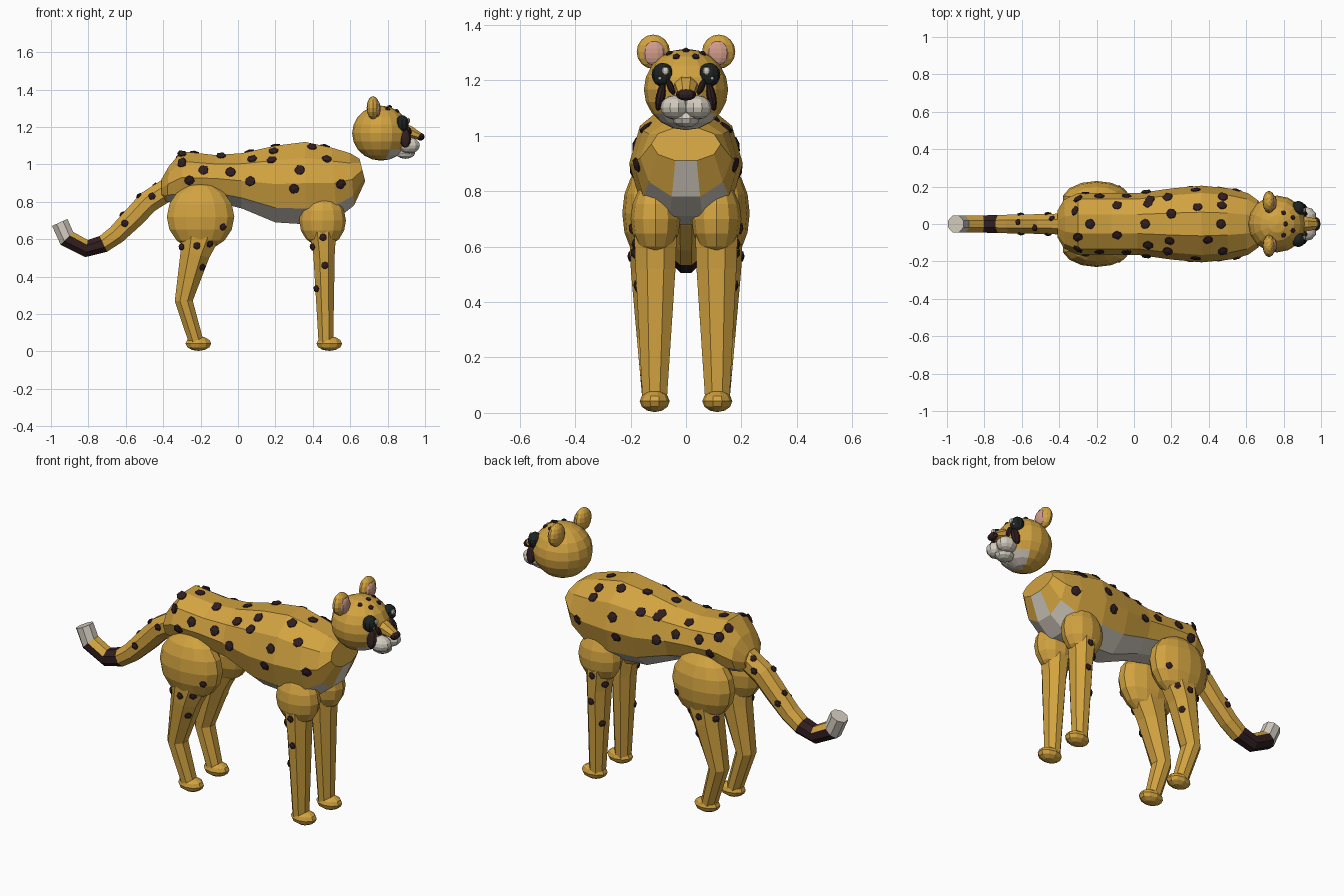
import bpy, bmesh, math
from mathutils import Vector, Matrix
from mathutils.bvhtree import BVHTree

if "Cube" in bpy.data.objects:
    bpy.data.objects.remove(bpy.data.objects["Cube"])


def colour(name, r, g, b):
    m = bpy.data.materials.new(name)
    m.diffuse_color = (r, g, b, 1)
    m.use_nodes = True
    m.node_tree.nodes["Principled BSDF"].inputs["Base Color"].default_value = m.diffuse_color
    return m


GOLD = colour("golden_fur", 0.645, 0.366, 0.052)
WHITE = colour("pale_fur", 0.65, 0.60, 0.52)
DARK = colour("dark_brown", 0.03, 0.013, 0.014)
BLACK = colour("eye_black", 0.012, 0.017, 0.016)
PINK = colour("ear_pink", 0.62, 0.33, 0.25)


def finish(bm, name, mats, rule=None):
    """Turn a bmesh into an object; rule(face) picks the material index."""
    bmesh.ops.recalc_face_normals(bm, faces=bm.faces)
    if rule:
        for f in bm.faces:
            f.material_index = rule(f)
    me = bpy.data.meshes.new(name)
    bm.to_mesh(me)
    bm.free()
    for m in mats:
        me.materials.append(m)
    ob = bpy.data.objects.new(name, me)
    bpy.context.collection.objects.link(ob)
    return ob


def ball(name, centre, size, mats, seg=12, rings=8, rule=None, rot=None):
    bm = bmesh.new()
    mat = Matrix.Translation(centre) @ (rot or Matrix()) @ Matrix.Diagonal((*size, 1))
    bmesh.ops.create_uvsphere(bm, u_segments=seg, v_segments=rings, radius=1, matrix=mat)
    return finish(bm, name, mats, rule)


def skin(rings, name, mats, rule=None):
    """Bridge rings of points and cap the ends; rule(segment, side, face)."""
    bm = bmesh.new()
    vs = [[bm.verts.new(p) for p in r] for r in rings]
    n = len(rings[0])
    tags = {}
    for i in range(len(vs) - 1):
        for j in range(n):
            k = (j + 1) % n
            tags[bm.faces.new((vs[i][j], vs[i][k], vs[i + 1][k], vs[i + 1][j]))] = (i, j)
    for end, i in ((vs[0], -1), (vs[-1], len(vs) - 1)):
        tags[bm.faces.new(end)] = (i, 0)
    return finish(bm, name, mats, (lambda f: rule(*tags[f], f)) if rule else None)


def tube(name, path, mats, n=8, rule=None):
    """Tube through (x, y, z, radius, side radius) points, bending in the xz plane."""
    rings = []
    pts = [Vector(p[:3]) for p in path]
    for i, p in enumerate(path):
        t = pts[min(i + 1, len(pts) - 1)] - pts[max(i - 1, 0)]
        up = Vector((-t.z, 0, t.x)).normalized()
        ring = []
        for j in range(n):
            a = math.tau * (j + 0.5) / n
            ring.append(pts[i] + up * (math.cos(a) * p[3]) + Vector((0, math.sin(a) * p[4], 0)))
        rings.append(ring)
    return skin(rings, name, mats, rule)


# Torso: (x at top, x at bottom, bottom z, top z, half width)
sections = [(-0.41, -0.41, 0.82, 0.92, 0.07), (-0.37, -0.38, 0.80, 0.99, 0.13),
            (-0.30, -0.30, 0.79, 1.07, 0.165), (-0.12, -0.12, 0.80, 1.05, 0.165),
            (0.02, 0.02, 0.765, 1.06, 0.165), (0.20, 0.20, 0.69, 1.10, 0.19),
            (0.36, 0.36, 0.68, 1.12, 0.205), (0.50, 0.53, 0.71, 1.09, 0.19),
            (0.60, 0.62, 0.78, 1.06, 0.165), (0.65, 0.68, 0.91, 1.03, 0.125)]
rings = []
for xt, xb, zb, zt, w in sections:
    ring = []
    for j in range(10):
        a = math.tau * (j - 0.5) / 10
        c = math.cos(a) / math.cos(math.pi / 10)
        ring.append((xb + (xt - xb) * (1 - c) / 2,
                     w * math.sin(a), (zb + zt) / 2 - c * (zt - zb) / 2))
    rings.append(ring)


def belly(i, j, f):
    if 0 < i < 8:
        return int(j in (9, 0, 1))
    return int(i == 8 and j == 0)


torso = skin(rings, "torso", [GOLD, WHITE], belly)
furry = [torso]


# Tail with a dark underside band and a pale tip
def tail_rule(i, j, f):
    if i >= 6:
        return 2
    if i < 4 or (i == 5 and f.normal.z > 0.1):
        return 0
    return 1


furry.append(tube("tail", [(-0.37, 0, 0.87, 0.065, 0.06), (-0.48, 0, 0.80, 0.065, 0.058),
                           (-0.56, 0, 0.715, 0.062, 0.055), (-0.65, 0, 0.625, 0.055, 0.054),
                           (-0.72, 0, 0.575, 0.05, 0.052), (-0.81, 0, 0.55, 0.05, 0.05),
                           (-0.915, 0, 0.605, 0.052, 0.05), (-0.953, 0, 0.69, 0.049, 0.048)],
                  [GOLD, DARK, WHITE], rule=tail_rule))

# Legs and paws
for s, side in ((-1, "right"), (1, "left")):
    furry += [
        ball(side + "_shoulder", (0.452, s * 0.11, 0.70), (0.125, 0.09, 0.14), [GOLD]),
        ball(side + "_thigh", (-0.20, s * 0.128, 0.72), (0.185, 0.102, 0.18), [GOLD], 14, 8),
        tube(side + "_front_leg", [(0.45, s * 0.11, 0.70, 0.085, 0.085),
                                   (0.46, s * 0.11, 0.52, 0.062, 0.078),
                                   (0.47, s * 0.113, 0.04, 0.042, 0.047)], [GOLD]),
        tube(side + "_hind_leg", [(-0.20, s * 0.125, 0.64, 0.12, 0.085),
                                  (-0.23, s * 0.125, 0.52, 0.085, 0.08),
                                  (-0.29, s * 0.12, 0.27, 0.052, 0.062),
                                  (-0.22, s * 0.113, 0.04, 0.042, 0.047)], [GOLD])]
    for name, x in (("_front_paw", 0.488), ("_hind_paw", -0.212)):
        ball(side + name, (x, s * 0.113, 0.042), (0.072, 0.054, 0.039), [GOLD], 10, 6)

# Head with pale chin
head = ball("head", (0.765, 0, 1.167), (0.155, 0.152, 0.147), [GOLD, WHITE], 16, 10,
            lambda f: int(f.calc_center_median().z < 1.09 and f.calc_center_median().x > 0.79))
furry.append(head)

# Snout, nose and chin
tube("snout", [(0.85, 0, 1.185, 0.05, 0.055), (0.92, 0, 1.172, 0.036, 0.042),
               (0.98, 0, 1.148, 0.018, 0.03)], [GOLD])
ball("nose", (0.976, 0, 1.148), (0.022, 0.037, 0.021), [DARK], 8, 6)
ball("chin", (0.895, 0, 1.062), (0.055, 0.05, 0.032), [WHITE], 10, 6)

# Paired face parts
for s, side in ((-1, "right"), (1, "left")):
    ball(side + "_muzzle", (0.915, s * 0.042, 1.102), (0.06, 0.05, 0.043), [WHITE], 10, 8)
    ball(side + "_tear_mark", (0.895, s * 0.092, 1.14), (0.03, 0.017, 0.052), [DARK], 8, 6,
         rot=Matrix.Rotation(s * 0.2, 4, 'X'))
    ball(side + "_inner_tear_mark", (0.908, s * 0.055, 1.175), (0.02, 0.012, 0.03), [DARK], 8, 6,
         rot=Matrix.Rotation(-s * 0.4, 4, 'X'))
    ball(side + "_eye", (0.878, s * 0.084, 1.22), (0.037, 0.04, 0.043), [BLACK], 10, 8)
    ball(side + "_eye_glint", (0.911, s * 0.074, 1.234), (0.009, 0.014, 0.015), [WHITE], 8, 6)
    ball(side + "_small_glint", (0.909, s * 0.094, 1.207), (0.006, 0.007, 0.007), [WHITE], 6, 4)
    ball(side + "_ear", (0.722, s * 0.118, 1.303), (0.034, 0.06, 0.062), [GOLD], 12, 8)
    ball(side + "_inner_ear", (0.745, s * 0.115, 1.298), (0.018, 0.041, 0.044), [PINK], 10, 8)

# Spots: surface-aligned low domes found by casting rays at the fur
trees = []
for ob in furry:
    me = ob.data
    trees.append(BVHTree.FromPolygons([v.co for v in me.vertices],
                                      [tuple(p.vertices) for p in me.polygons]))
spots = bmesh.new()


def spot(origin, direction, r, turn):
    hits = [h for h in (t.ray_cast(Vector(origin), Vector(direction)) for t in trees) if h[0]]
    if not hits:
        return
    p, n = min(hits, key=lambda h: h[3])[:2]
    if n.dot(Vector(direction)) > 0:
        n = -n
    mat = (Matrix.Translation(p) @ n.to_track_quat('Z', 'Y').to_matrix().to_4x4()
           @ Matrix.Rotation(turn, 4, 'Z') @ Matrix.Diagonal((r, r, 0.011, 1)))
    bmesh.ops.create_icosphere(spots, subdivisions=1, radius=1, matrix=mat)


flank = [(-0.30, 1.01), (-0.26, 0.915), (-0.185, 0.97), (-0.04, 0.96), (0.065, 0.91),
         (0.075, 1.03), (0.18, 1.025), (0.33, 0.97), (0.30, 0.87), (0.475, 1.03), (0.55, 0.895)]
limbs = [(-0.08, 0.665), (-0.15, 0.575), (-0.22, 0.565), (-0.30, 0.56), (-0.19, 0.45),
         (0.40, 0.56), (0.455, 0.61), (0.465, 0.46), (0.42, 0.335), (-0.46, 0.83), (-0.605, 0.685)]
for s in (-1, 1):
    for i, (x, z) in enumerate(flank):
        spot((x, s * 2, z), (0, -s, 0), 0.031, i)
    for i, (x, z) in enumerate(limbs):
        spot((x, s * 2, z), (0, -s, 0), 0.022, i)
back = [(-0.09, 0.10), (0.085, 0.13), (0.20, 0.055), (0.06, 0), (0.19, -0.09), (-0.09, -0.06),
        (0.47, 0.10), (0.465, 0), (0.395, -0.085), (0.34, 0.09), (-0.315, 0.07), (-0.235, 0),
        (-0.30, -0.07)]
for i, (x, y) in enumerate(back):
    spot((x, y, 2), (0, 0, -1), 0.03, i)
for i, (x, y) in enumerate([(-0.44, 0.03), (-0.53, -0.02), (-0.62, 0.01)]):
    spot((x, y, 2), (0, 0, -1), 0.02, i)
# Small forehead spots
for i, (x, y) in enumerate([(0.80, 0.06), (0.80, -0.06), (0.81, 0), (0.85, 0.035), (0.85, -0.035)]):
    spot((x, y, 2), (0, 0, -1), 0.015, i)
finish(spots, "spots", [DARK])
